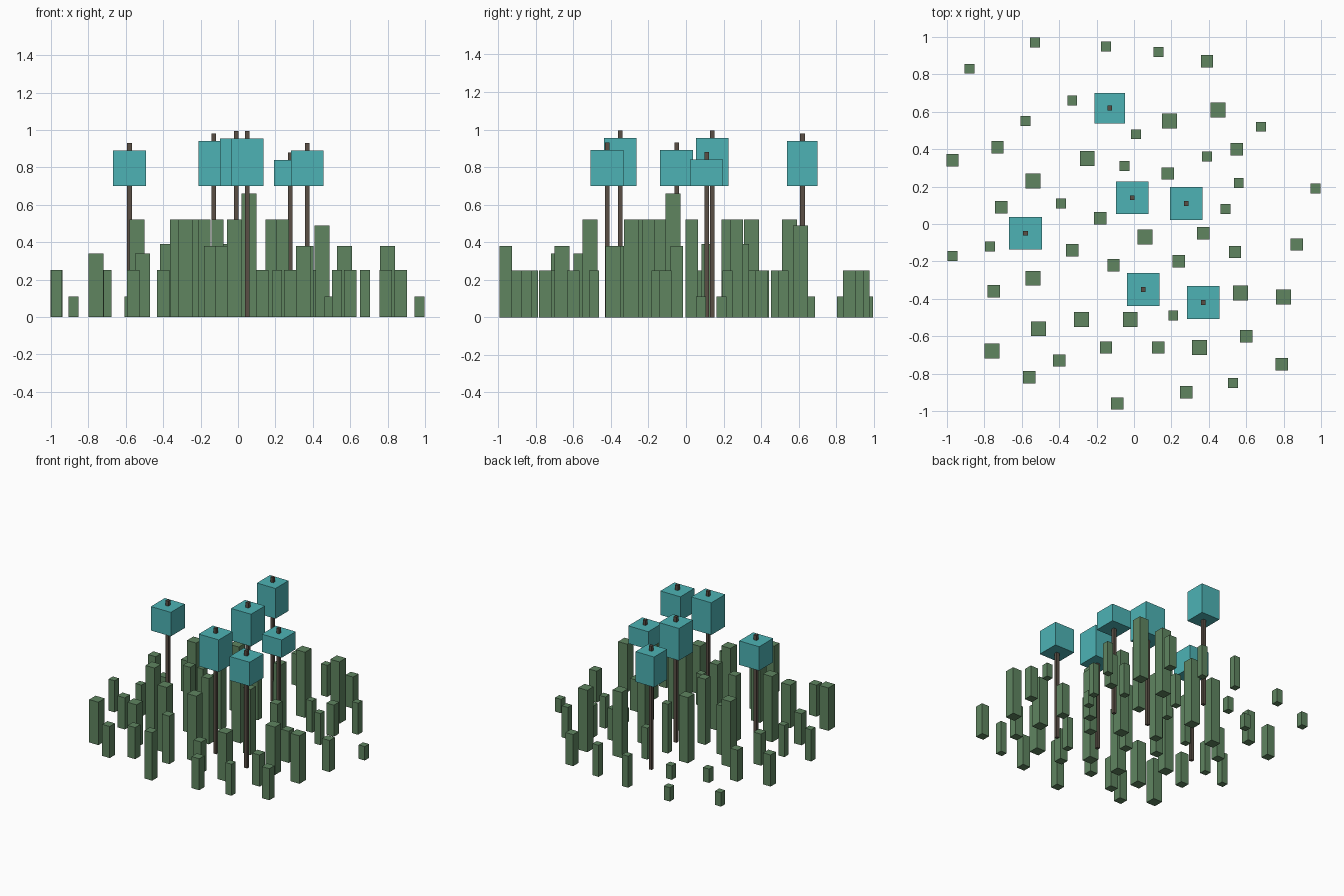
import bpy
import bmesh
from mathutils import Matrix, Vector

default_cube = bpy.data.objects.get("Cube")
if default_cube:
    bpy.data.objects.remove(default_cube, do_unlink=True)


def make_material(name, rgb):
    material = bpy.data.materials.new(name)
    material.use_nodes = True
    colour = (*rgb, 1)
    material.diffuse_color = colour
    material.node_tree.nodes["Principled BSDF"].inputs["Base Color"].default_value = colour
    return material


def box(name, x, y, width, bottom, top, material):
    """Square upright block standing at x, y between two heights."""
    bm = bmesh.new()
    bmesh.ops.create_cube(bm, size=1)
    bmesh.ops.transform(bm, verts=bm.verts, matrix=Matrix.Diagonal(
        (width, width, top - bottom, 1)))
    mesh = bpy.data.meshes.new(name)
    bm.to_mesh(mesh)
    bm.free()
    mesh.materials.append(material)
    block = bpy.data.objects.new(name, mesh)
    block.location = Vector((x, y, (bottom + top) / 2))
    bpy.context.scene.collection.objects.link(block)
    return block


shrub_green = make_material("shrub green", (.115, .235, .118))
canopy_teal = make_material("canopy teal", (.075, .45, .46))
trunk_brown = make_material("trunk brown", (.1, .078, .06))

# Shrub columns, grouped by thickness and height
thin, medium, thick = .053, .066, .08

shrub_groups = [
    ("tiny_shrub", thin, .11, [
        (-.53, .97), (-.88, .83), (-.33, .66), (-.58, .55), (.97, .19), (.49, .08)]),
    ("small_shrub", thin, .25, [
        (-.15, .95), (.13, .92), (.68, .52), (.01, .48), (.39, .36),
        (.56, .22), (-.77, -.12), (-.97, -.17), (.21, -.49), (.53, -.85)]),
    ("slender_shrub", thin, .39, [(-.05, .31), (-.39, .11)]),
    ("low_shrub", medium, .25, [
        (.39, .87), (-.97, .34), (-.73, .41), (.55, .4), (-.71, .09),
        (.87, -.11), (.54, -.15), (-.75, -.36), (-.4, -.73), (.13, -.66),
        (.6, -.6), (.79, -.75), (.28, -.9), (-.56, -.82)]),
    ("middle_shrub", medium, .38, [(.37, -.05), (-.15, -.66), (-.09, -.96)]),
    ("tall_shrub", medium, .52, [
        (.18, .27), (-.18, .03), (.24, -.2), (-.11, -.22), (-.33, -.14)]),
    ("stout_shrub", thick, .34, [(-.51, -.56), (-.76, -.68)]),
    ("broad_shrub", thick, .38, [(.57, -.37), (.8, -.39), (.35, -.66)]),
    ("high_shrub", thick, .49, [(.45, .61)]),
    ("large_shrub", thick, .52, [
        (.19, .55), (-.25, .35), (-.54, .23), (-.54, -.29), (-.02, -.51), (-.28, -.51)]),
    ("tallest_shrub", thick, .66, [(.06, -.07)]),
]

for name, width, height, places in shrub_groups:
    for x, y in places:
        box(name, x, y, width, 0, height, shrub_green)

# Trees: a slim trunk passing right through a block canopy
canopy_base = .7
trunk_width = .025
trunk_tip = .04

trees = [
    (-.58, -.05, .175, .89),
    (-.13, .62, .163, .94),
    (-.01, .14, .175, .955),
    (.28, .11, .175, .84),
    (.05, -.35, .175, .955),
    (.37, -.42, .175, .89),
]

for x, y, width, top in trees:
    box("tree_trunk", x, y, trunk_width, 0, top + trunk_tip, trunk_brown)
    box("tree_canopy", x, y, width, canopy_base, top, canopy_teal)
